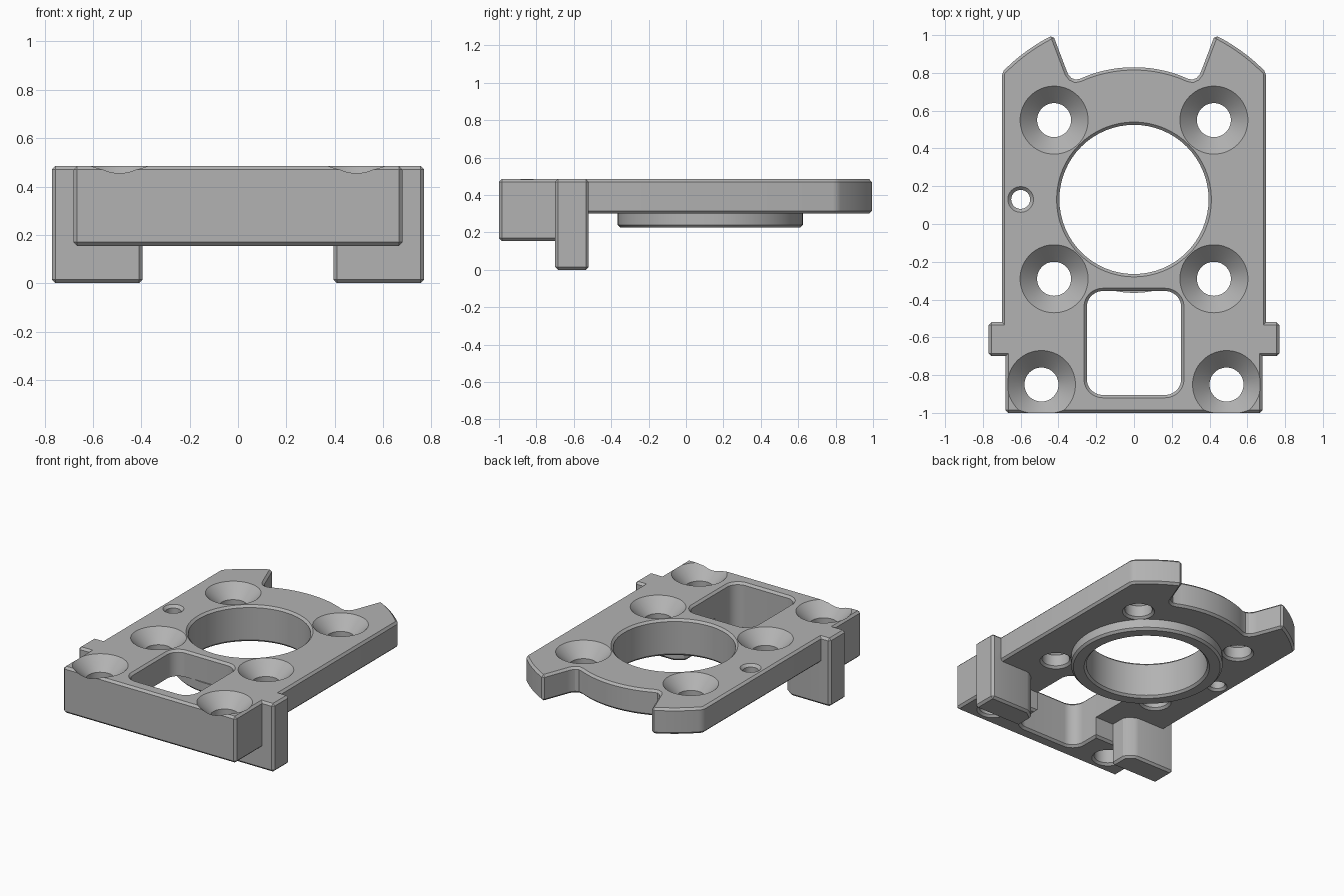
import bpy, bmesh, math

old = bpy.data.objects.get("Cube")
if old:
    bpy.data.objects.remove(old, do_unlink=True)

TOP = 0.485       # upper face of the plate
UNDER = 0.30      # underside of the plate
BLOCK = 0.155     # underside of the front block
RING = 0.225      # underside of the ring
BORE_Y = 0.13     # centre of the large bore
EDGE = 0.015      # chamfer size

grey = bpy.data.materials.new("Machined grey")
grey.use_nodes = True
grey.diffuse_color = (0.45, 0.45, 0.45, 1)
grey.node_tree.nodes["Principled BSDF"].inputs["Base Color"].default_value = grey.diffuse_color


def make_object(name, bm):
    bmesh.ops.recalc_face_normals(bm, faces=bm.faces[:])
    mesh = bpy.data.meshes.new(name)
    bm.to_mesh(mesh)
    bm.free()
    mesh.materials.append(grey)
    obj = bpy.data.objects.new(name, mesh)
    bpy.context.collection.objects.link(obj)
    return obj


def arc(cx, cy, r, start, end, steps):
    """Points along an arc, angles in degrees."""
    angles = [math.radians(start + (end - start) * i / steps) for i in range(steps + 1)]
    return [(cx + r * math.cos(a), cy + r * math.sin(a)) for a in angles]


def rounded(cx, cy, hx, hy, r, steps=16):
    """Rounded rectangle, or a circle when hx and hy are zero."""
    pts = []
    for i, (sx, sy) in enumerate([(1, 1), (-1, 1), (-1, -1), (1, -1)]):
        corner = arc(cx + sx * hx, cy + sy * hy, r, 90 * i, 90 * i + 90, steps)
        pts += corner if hx else corner[:-1]
    return pts


def loft(name, rings):
    """Closed solid through (outline, height) rings."""
    bm = bmesh.new()
    loops = [[bm.verts.new((x, y, z)) for x, y in pts] for pts, z in rings]
    for low, high in zip(loops, loops[1:]):
        for i in range(len(low)):
            bm.faces.new((low[i - 1], low[i], high[i], high[i - 1]))
    bm.faces.new(loops[0][::-1])
    bm.faces.new(loops[-1])
    return make_object(name, bm)


def prism(name, pts, z0, z1, chamfer_top):
    """Extruded outline with chamfers on its sharp outer edges."""
    bm = bmesh.new()
    base = bm.faces.new([bm.verts.new((x, y, z0)) for x, y in pts])
    new = bmesh.ops.extrude_face_region(bm, geom=[base])["geom"]
    bmesh.ops.translate(bm, vec=(0, 0, z1 - z0),
                        verts=[v for v in new if isinstance(v, bmesh.types.BMVert)])
    bmesh.ops.recalc_face_normals(bm, faces=bm.faces[:])
    sharp = [e for e in bm.edges if e.calc_face_angle_signed() > 0.6
             and (chamfer_top or min(v.co.z for v in e.verts) < z1 - 0.001)]
    bmesh.ops.bevel(bm, geom=sharp, offset=EDGE, offset_type='OFFSET', segments=1,
                    profile=0.5, affect='EDGES', clamp_overlap=False)
    return make_object(name, bm)


def hole(cx, cy, hx, hy, r, bottom, flare):
    """Cutter with a countersink above and a small chamfer below."""
    profile = [(bottom - 0.01, EDGE + 0.01), (bottom + EDGE, 0),
               (TOP - flare, 0), (TOP + 0.01, flare + 0.01)]
    cutter = loft("cutter", [(rounded(cx, cy, hx, hy, r + grow), z) for z, grow in profile])
    cutter.hide_render = True
    return cutter


def cut(obj, cutters):
    bpy.context.view_layer.objects.active = obj
    for c in cutters:
        mod = obj.modifiers.new("cut", 'BOOLEAN')
        mod.operation = 'DIFFERENCE'
        mod.solver = 'EXACT'
        mod.object = c
        bpy.ops.object.modifier_apply(modifier=mod.name)


# Plate outline: side tabs, two rear horns and the curved rear edge between them
half = [(0.68, -1), (0.68, -0.7), (0.77, -0.7), (0.77, -0.52), (0.70, -0.52)]
half += arc(0, BORE_Y, 0.97, 43.8, 63.8, 10)
half += [(0.36, 0.82), (0.35, 0.795), (0.333, 0.774), (0.31, 0.764), (0.285, 0.769)]
half += arc(0, BORE_Y, 0.70, 69, 88.5, 12)
outline = half + [(-x, y) for x, y in reversed(half)]
plate = prism("plate", outline, UNDER, TOP, True)

# Deep front block
block = prism("front_block", [(-0.68, -1), (0.68, -1), (0.68, -0.685), (-0.68, -0.685)],
              BLOCK, 0.40, False)

# Legs under the side tabs
leg_shape = [(0.395, -0.7), (0.77, -0.7), (0.77, -0.52), (0.46, -0.52), (0.395, -0.57)]
legs = [prism("left_leg", leg_shape, 0, 0.40, False),
        prism("right_leg", [(-x, y) for x, y in reversed(leg_shape)], 0, 0.40, False)]

# Ring below the bore
ring = loft("bore_ring", [(rounded(0, BORE_Y, 0, 0, r), z) for r, z in
                          [(0.48, RING), (0.495, RING + EDGE), (0.495, UNDER + 0.003)]])

# Openings
bore = hole(0, BORE_Y, 0, 0, 0.395, RING, EDGE)
pocket = hole(0, -0.63, 0.165, 0.19, 0.085, BLOCK, EDGE)
pin_hole = hole(-0.6, 0.13, 0, 0, 0.05, UNDER, 0.018)
rear_screws = [hole(s * 0.423, y, 0, 0, 0.09, UNDER, 0.09)
               for s in (-1, 1) for y in (0.55, -0.29)]
front_screws = [hole(s * 0.49, -0.85, 0, 0, 0.09, BLOCK, 0.09) for s in (-1, 1)]

cut(plate, [bore, pocket, pin_hole] + rear_screws + front_screws)
cut(block, [pocket] + front_screws)
cut(ring, [bore])
for c in [bore, pocket, pin_hole] + rear_screws + front_screws:
    bpy.data.objects.remove(c, do_unlink=True)

# Smooth round walls, keep chamfers crisp
bpy.ops.object.select_all(action='DESELECT')
for obj in [plate, block, ring] + legs:
    obj.select_set(True)
bpy.context.view_layer.objects.active = plate
bpy.ops.object.shade_smooth_by_angle(angle=math.radians(25))
